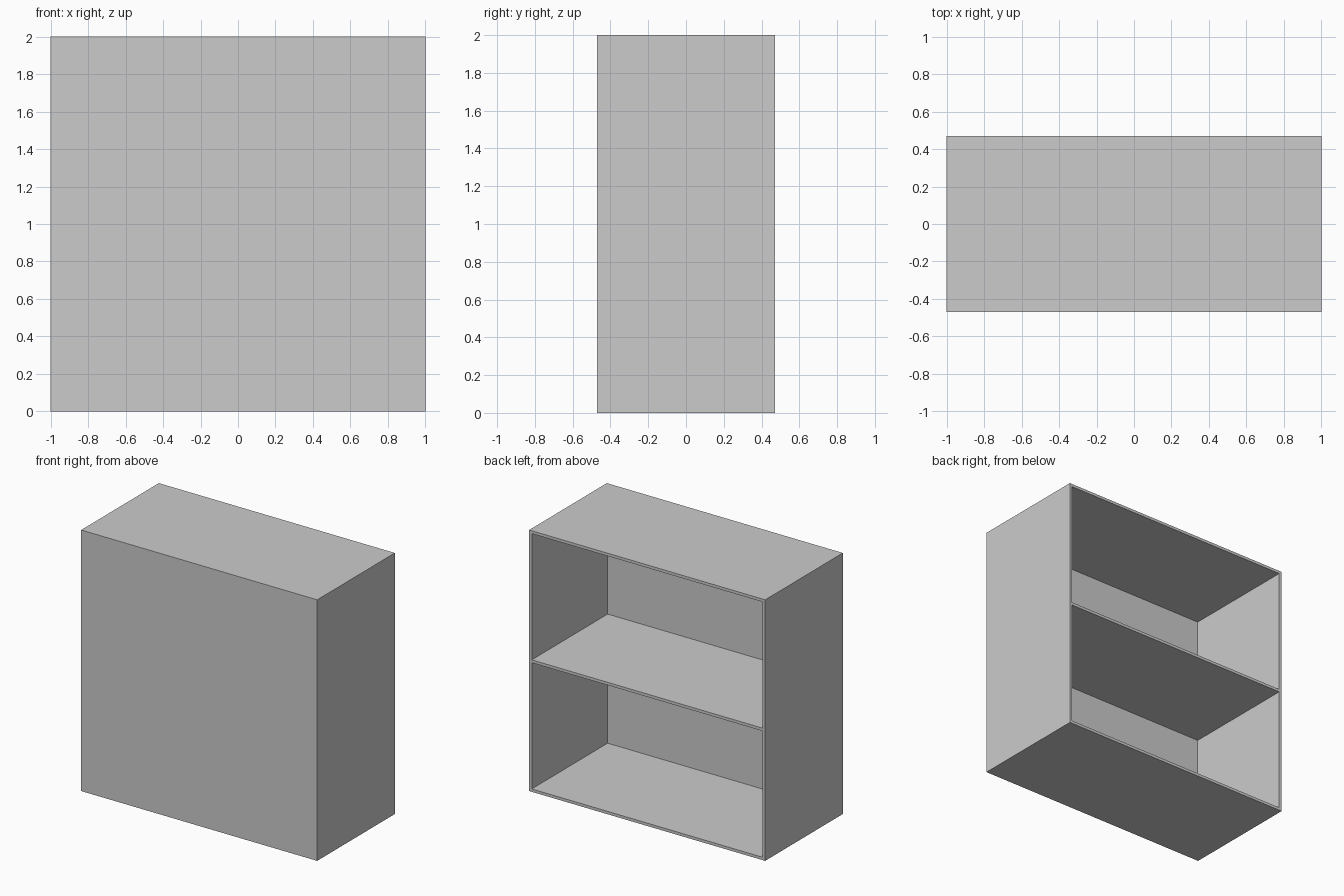
import bpy

if "Cube" in bpy.data.objects:
    bpy.data.objects.remove(bpy.data.objects["Cube"])

W, D, H = 2.0, 0.94, 2.0   # overall size
T = 0.022                  # board thickness


def board(name, lo, hi):
    """Box spanning two opposite corners."""
    size = [b - a for a, b in zip(lo, hi)]
    mid = [(a + b) / 2 for a, b in zip(lo, hi)]
    bpy.ops.mesh.primitive_cube_add(size=1, location=mid)
    ob = bpy.context.object
    ob.name = name
    ob.scale = size
    bpy.ops.object.transform_apply(location=False, rotation=False, scale=True)
    return ob


x, y = W / 2, D / 2
inner_front = -y + T

# closed front panel
board("front_panel", (-x, -y, 0), (x, inner_front, H))

# side panels
board("left_side", (-x, inner_front, 0), (-x + T, y, H))
board("right_side", (x - T, inner_front, 0), (x, y, H))

# bottom, middle shelf and top, open towards the back
for name, z in (("bottom_board", 0), ("middle_shelf", (H - T) / 2), ("top_board", H - T)):
    board(name, (-x + T, inner_front, z), (x - T, y, z + T))
